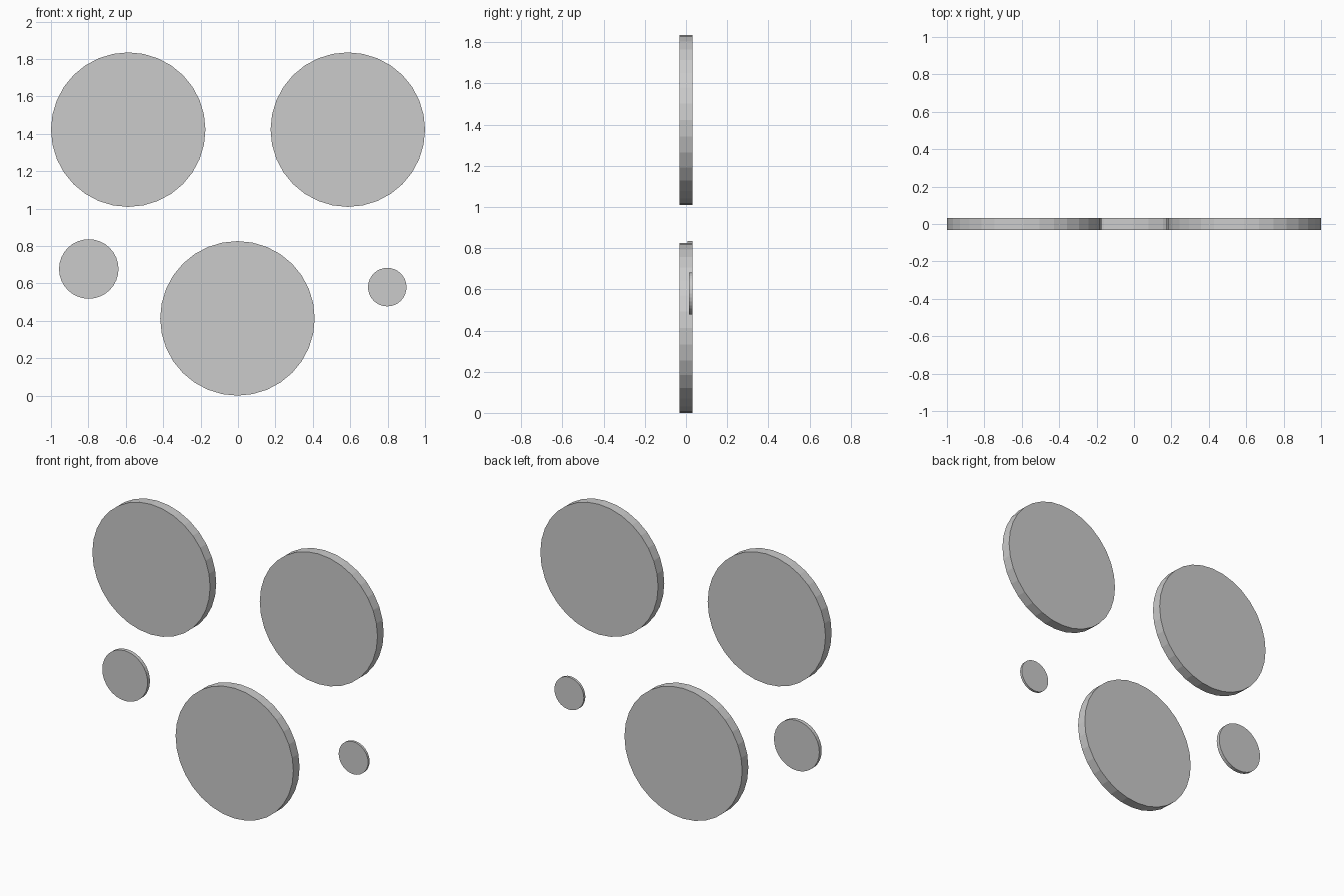
import bpy
from math import radians

if "Cube" in bpy.data.objects:
    bpy.data.objects.remove(bpy.data.objects["Cube"])

BACK_Y = 0.031        # all discs share the same back plane
THICKNESS_RATIO = 0.15  # thickness relative to radius


def disc(name, x, z, radius):
    depth = radius * THICKNESS_RATIO
    bpy.ops.mesh.primitive_cylinder_add(
        vertices=32, radius=radius, depth=depth,
        location=(x, BACK_Y - depth / 2, z), rotation=(radians(90), 0, 0))
    bpy.context.object.name = name


# Three large discs in a triangle
disc("upper_left_disc", -0.587, 1.422, 0.413)
disc("upper_right_disc", 0.587, 1.422, 0.413)
disc("lower_disc", -0.003, 0.413, 0.413)

# Two small discs beside the lower one
disc("small_left_disc", -0.798, 0.677, 0.159)
disc("small_right_disc", 0.798, 0.58, 0.103)
